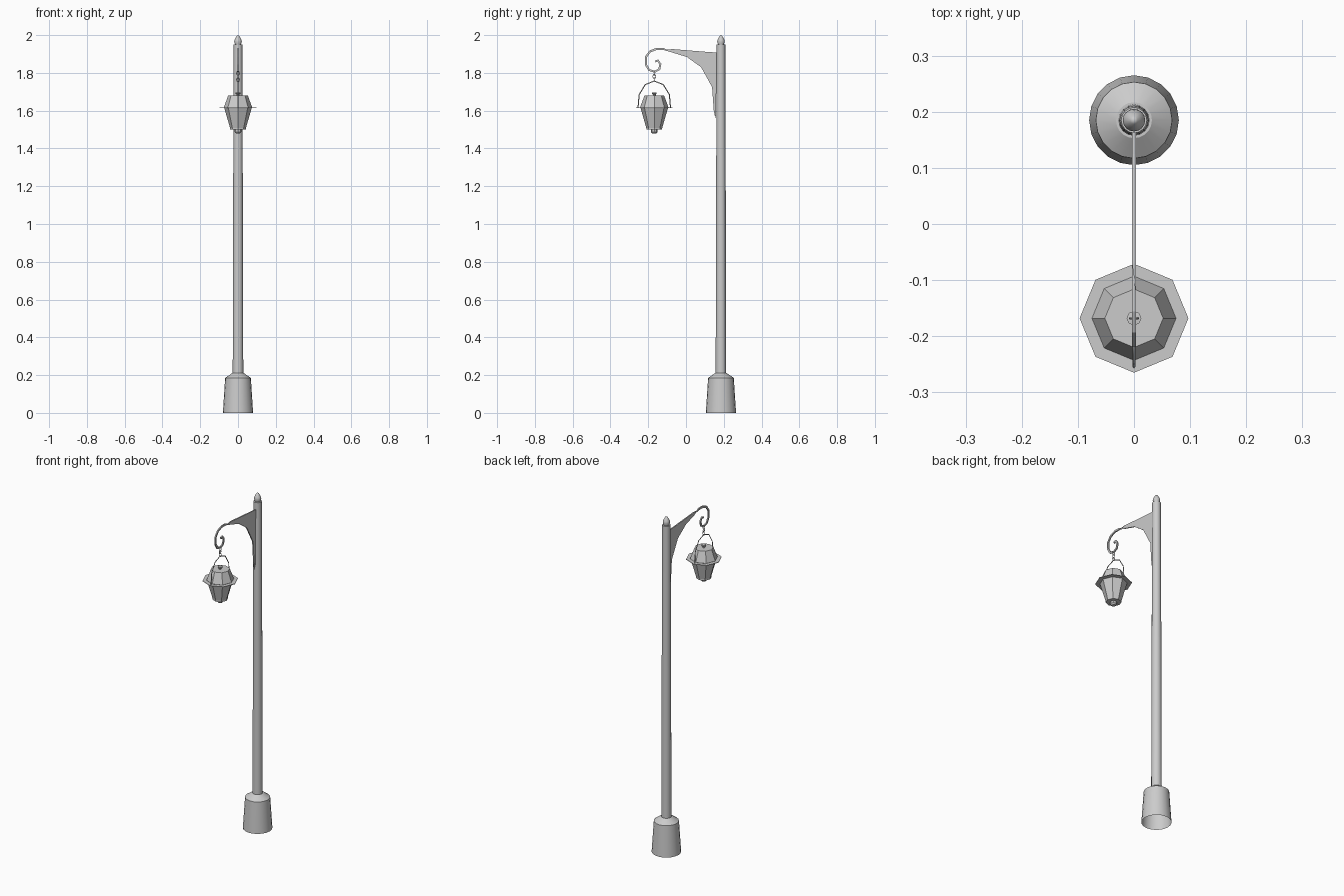
import bpy, bmesh, math
from mathutils import Vector

if "Cube" in bpy.data.objects:
    bpy.data.objects.remove(bpy.data.objects["Cube"])

POLE_Y, LAMP_Y = 0.185, -0.168


def finish(name, bm, smooth):
    bmesh.ops.remove_doubles(bm, verts=bm.verts, dist=1e-5)
    bmesh.ops.recalc_face_normals(bm, faces=bm.faces)
    me = bpy.data.meshes.new(name)
    bm.to_mesh(me)
    bm.free()
    ob = bpy.data.objects.new(name, me)
    bpy.context.collection.objects.link(ob)
    if smooth:
        bpy.ops.object.select_all(action='DESELECT')
        ob.select_set(True)
        bpy.context.view_layer.objects.active = ob
        bpy.ops.object.shade_smooth_by_angle(angle=math.radians(35))
    return ob


def lathe(name, profile, y, sides, smooth=False):
    """Revolve (radius, z) points about a vertical axis; radius 0 closes an end."""
    bm = bmesh.new()
    rings = []
    for r, z in profile:
        rings.append([bm.verts.new((r * math.cos(2 * math.pi * i / sides),
                                    y + r * math.sin(2 * math.pi * i / sides), z))
                      for i in range(sides)])
    for a, b in zip(rings, rings[1:]):
        for i in range(sides):
            j = (i + 1) % sides
            bm.faces.new((a[i], a[j], b[j], b[i]))
    return finish(name, bm, smooth)


def tube(name, points, radius):
    cu = bpy.data.curves.new(name, 'CURVE')
    cu.dimensions = '3D'
    cu.bevel_depth = radius
    cu.bevel_resolution = 0
    sp = cu.splines.new('POLY')
    sp.points.add(len(points) - 1)
    for p, co in zip(sp.points, points):
        p.co = (*co, 1)
    ob = bpy.data.objects.new(name, cu)
    bpy.context.collection.objects.link(ob)


# Base, pole and finial
lathe("base", [(0.08, 0), (0.068, 0.185), (0.032, 0.21), (0.027, 0.21)], POLE_Y, 20, True)
lathe("pole", [(0.028, 0.2), (0.026, 1.0), (0.023, 1.95), (0, 1.95)], POLE_Y, 16, True)
lathe("finial", [(0.015, 1.949), (0.02, 1.965), (0.018, 1.975), (0.007, 1.996), (0, 2.0)],
      POLE_Y, 16, True)

# Bracket plate: pairs of upper and lower edge points in the y-z plane
pairs = [((0.165, 1.908), (0.157, 1.55)), ((0.145, 1.909), (0.147, 1.60)),
         ((0.125, 1.910), (0.138, 1.725)), ((0.075, 1.914), (0.08, 1.83)),
         ((0.0, 1.920), (0.005, 1.884)), ((-0.07, 1.926), (-0.07, 1.907))]
# Hook: centre line that continues the plate and curls inward
hook = [Vector(p) for p in [
    (-0.12, 1.927), (-0.155, 1.927), (-0.19, 1.914), (-0.213, 1.883), (-0.213, 1.845),
    (-0.195, 1.815), (-0.165, 1.806), (-0.141, 1.82), (-0.136, 1.847), (-0.149, 1.866),
    (-0.163, 1.860)]]
for i, p in enumerate(hook):
    t = (hook[min(i + 1, len(hook) - 1)] - hook[max(i - 1, 0)]).normalized()
    n = Vector((t.y, -t.x)) * 0.0055
    pairs.append((tuple(p + n), tuple(p - n)))
bm = bmesh.new()
strip = [[bm.verts.new((0, *q)) for q in pair] for pair in pairs]
# keep the upper edge on the outside of the strip
for k in range(6, len(strip)):
    if (strip[k][0].co - strip[5][0].co).length > (strip[k][1].co - strip[5][0].co).length and k == 6:
        strip[6:] = [[b, a] for a, b in strip[6:]]
for (a, b), (c, d) in zip(strip, strip[1:]):
    bm.faces.new((a, b, d, c))
bracket = finish("bracket_with_hook", bm, False)
sol = bracket.modifiers.new("thickness", 'SOLIDIFY')
sol.thickness = 0.007
sol.offset = 0

# Chain links between hook and handle
for i in range(3):
    bpy.ops.mesh.primitive_torus_add(
        major_segments=8, minor_segments=4, major_radius=0.0095, minor_radius=0.0022,
        location=(0, LAMP_Y, 1.798 - 0.017 * i),
        rotation=(math.pi / 2, 0, math.pi / 2 * (i % 2)))
    link = bpy.context.object
    link.name = f"chain_link_{i + 1}"
    link.scale = (0.8, 1.15, 1)

# Lantern handle
half = [(0.086, 1.615), (0.080, 1.685), (0.048, 1.738), (0, 1.757)]
path = [(-y, z) for y, z in half] + half[-2::-1]
tube("lantern_handle", [(0, LAMP_Y + y, z) for y, z in path], 0.0028)

# Lantern body, brim and knobs (octagonal)
lathe("lantern_body", [(0, 1.68), (0.052, 1.68), (0.075, 1.618), (0.072, 1.612),
                       (0.042, 1.508), (0.042, 1.5), (0, 1.5)], LAMP_Y, 8)
lathe("lantern_brim", [(0.07, 1.617), (0.097, 1.617), (0.097, 1.614), (0.07, 1.614)], LAMP_Y, 8)
lathe("lantern_top_knob", [(0.008, 1.679), (0.008, 1.686), (0.013, 1.69), (0.013, 1.696),
                           (0, 1.697)], LAMP_Y, 8)
lathe("lantern_bottom_knob", [(0.018, 1.501), (0.018, 1.488), (0.011, 1.48), (0, 1.48)], LAMP_Y, 8)
